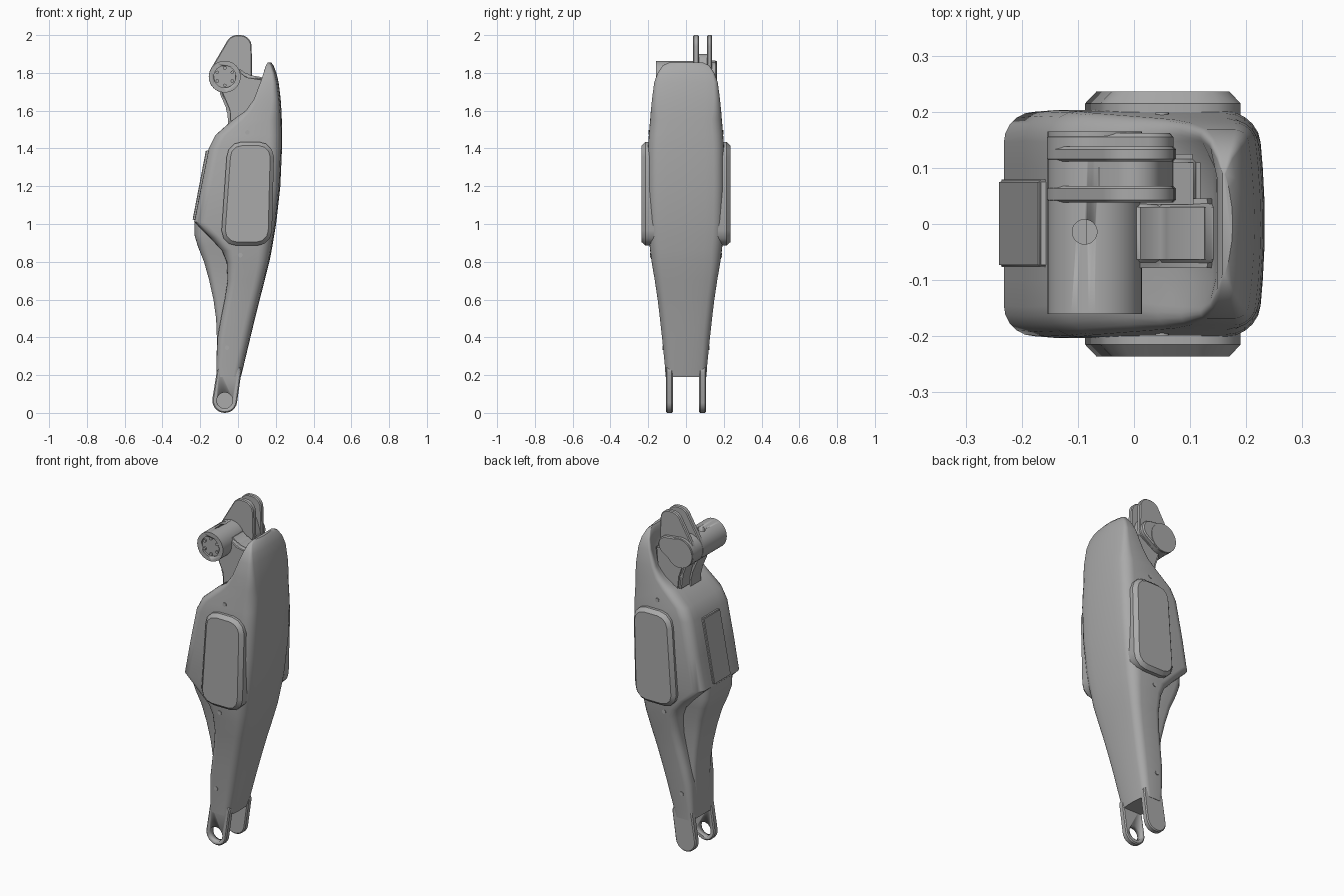
import bpy, bmesh, math
from mathutils import Vector

if "Cube" in bpy.data.objects:
    bpy.data.objects.remove(bpy.data.objects["Cube"])

grey = bpy.data.materials.new("plain_grey")
grey.use_nodes = True
grey.diffuse_color = (0.4, 0.4, 0.4, 1)
grey.node_tree.nodes["Principled BSDF"].inputs["Base Color"].default_value = (0.4, 0.4, 0.4, 1)


def finish(name, bm, angle=35):
    bmesh.ops.recalc_face_normals(bm, faces=bm.faces)
    mesh = bpy.data.meshes.new(name)
    bm.to_mesh(mesh)
    bm.free()
    mesh.materials.append(grey)
    obj = bpy.data.objects.new(name, mesh)
    bpy.context.collection.objects.link(obj)
    bpy.ops.object.select_all(action='DESELECT')
    obj.select_set(True)
    bpy.context.view_layer.objects.active = obj
    bpy.ops.object.shade_smooth_by_angle(angle=math.radians(angle))
    return obj


def section(z, xl, xr, h, bulge, dent):
    """Rounded rectangle, bowed on the +x side and hollowed on the -x side."""
    xr -= bulge
    r = min(0.055, 0.45 * min((xr - xl) / 2, h))
    pts = []
    for k, (sx, sy) in enumerate([(1, 1), (-1, 1), (-1, -1), (1, -1)]):
        cx = xr - r if sx > 0 else xl + r
        for i in range(6):
            a = math.radians(90 * k + 18 * i)
            pts.append((cx + r * math.cos(a), sy * (h - r) + r * math.sin(a)))
        if k in (1, 3):
            x = xl if k == 1 else xr
            pts += [(x, -sy * (h - r) * t) for t in (-0.7, -0.35, 0, 0.35, 0.7)]
    mid = (xl + xr) / 2
    out = []
    for x, y in pts:
        f = 1 - (y / h) ** 2
        x += bulge * f if x > mid else dent * min(1, 1.6 * f)
        out.append(Vector((x, y, z)))
    return out


def loft(name, rows, bulge=0.0, angle=35):
    bm = bmesh.new()
    rings = []
    for row in rows:
        z, xl, xr, h = row[:4]
        dent = row[4] if len(row) > 4 else 0
        rings.append([bm.verts.new(p) for p in section(z, xl, xr, h, bulge, dent)])
    for a, b in zip(rings, rings[1:]):
        n = len(a)
        for i in range(n):
            bm.faces.new((a[i], a[(i + 1) % n], b[(i + 1) % n], b[i]))
    bm.faces.new(rings[0])
    bm.faces.new(rings[-1])
    return finish(name, bm, angle)


def hull(name, circles, y_steps, seg=32, angle=35):
    """Plate wrapped around circles (x, z, r); y_steps holds (y, inset)."""
    bm = bmesh.new()
    for y, inset in y_steps:
        for x, z, r in circles:
            for i in range(seg):
                a = math.tau * i / seg
                bm.verts.new((x + (r - inset) * math.cos(a), y, z + (r - inset) * math.sin(a)))
    res = bmesh.ops.convex_hull(bm, input=bm.verts)
    loose = [v for v in bm.verts if not v.link_faces]
    bmesh.ops.delete(bm, geom=loose, context='VERTS')
    bmesh.ops.dissolve_limit(bm, angle_limit=0.01, verts=bm.verts, edges=bm.edges)
    return finish(name, bm, angle)


def prism(name, outline, y0, y1, bevel=0.0):
    bm = bmesh.new()
    face = bm.faces.new([bm.verts.new((x, y0, z)) for x, z in outline])
    ext = bmesh.ops.extrude_face_region(bm, geom=[face])
    verts = [g for g in ext["geom"] if isinstance(g, bmesh.types.BMVert)]
    bmesh.ops.translate(bm, verts=verts, vec=(0, y1 - y0, 0))
    if bevel:
        bmesh.ops.bevel(bm, geom=bm.edges[:], offset=bevel, segments=3, affect='EDGES')
    return finish(name, bm)


def rod(name, start, end, r, seg=32):
    bm = bmesh.new()
    a, b = Vector(start), Vector(end)
    bmesh.ops.create_cone(bm, cap_ends=True, segments=seg, radius1=r, radius2=r, depth=(b - a).length)
    rot = (b - a).to_track_quat('Z', 'Y')
    for v in bm.verts:
        v.co = rot @ v.co + (a + b) / 2
    return finish(name, bm)


def cut(obj, *args):
    """Drill a round hole through an object."""
    cutter = rod("cutter", *args)
    mod = obj.modifiers.new("hole", 'BOOLEAN')
    mod.object, mod.operation, mod.solver = cutter, 'DIFFERENCE', 'EXACT'
    bpy.context.view_layer.objects.active = obj
    bpy.ops.object.modifier_apply(modifier=mod.name)
    bpy.data.objects.remove(cutter)


# Outer shell: height, rear x, front x, half width, hollow
loft("leg_shell", [
    (0.19, -0.11, 0.015, 0.108), (0.25, -0.115, 0.03, 0.112), (0.4, -0.108, 0.066, 0.127),
    (0.5, -0.09, 0.09, 0.138), (0.6, -0.07, 0.115, 0.15), (0.7, -0.055, 0.141, 0.165),
    (0.8, -0.06, 0.166, 0.182), (0.86, -0.085, 0.178, 0.19), (0.93, -0.15, 0.19, 0.197),
    (1.01, -0.232, 0.203, 0.2), (1.2, -0.195, 0.224, 0.203), (1.4, -0.155, 0.233, 0.201),
    (1.47, -0.12, 0.233, 0.197), (1.55, -0.03, 0.232, 0.19), (1.6, 0.03, 0.23, 0.186, 0.02),
    (1.66, 0.07, 0.226, 0.18, 0.035), (1.75, 0.11, 0.215, 0.168, 0.03), (1.8, 0.132, 0.203, 0.15, 0.015),
    (1.84, 0.148, 0.188, 0.122), (1.855, 0.158, 0.176, 0.09)], bulge=0.014)

# Narrower core exposed at the rear of the shin
loft("shin_core", [
    (0.26, -0.113, 0, 0.07), (0.4, -0.112, 0, 0.08), (0.5, -0.116, 0, 0.085),
    (0.6, -0.13, 0, 0.09), (0.7, -0.152, 0, 0.098), (0.8, -0.18, 0, 0.11),
    (0.88, -0.212, 0, 0.125), (0.94, -0.23, 0, 0.135), (1.02, -0.23, 0, 0.14)])

# Rear pad with two screw holes
pad = prism("rear_pad", [(-0.241, 1.02), (-0.17, 1.39), (-0.13, 1.39), (-0.19, 1.02)], -0.077, 0.079, 0.004)
for x, z in ((-0.233, 1.08), (-0.205, 1.23)):
    cut(pad, (x - 0.03, 0, z), (x + 0.02, 0, z), 0.014)

# Paired parts: ankle lugs, side covers and screws
for side, s in (("left", 1), ("right", -1)):
    lug = hull("ankle_lug_" + side, [(-0.07, 0.066, 0.066), (-0.085, 0.22, 0.027), (-0.015, 0.22, 0.033)],
               [(s * 0.07, 0.006), (s * 0.076, 0), (s * 0.1, 0), (s * 0.106, 0.006)])
    cut(lug, (-0.07, s * 0.05, 0.066), (-0.07, s * 0.13, 0.066), 0.042)
    hull("side_cover_" + side, [(0.02, 1.355, 0.08), (0.11, 1.355, 0.08), (0.1, 0.965, 0.08), (-0.007, 0.965, 0.08)],
         [(s * 0.17, 0), (s * 0.215, 0), (s * 0.236, 0.02)], seg=12, angle=32)
    for x, z, h in ((0.05, 1.485, 0.196), (0.012, 0.835, 0.187), (-0.058, 0.345, 0.122)):
        rod("shell_screw_" + side, (x, s * (h - 0.02), z), (x, s * (h + 0.003), z), 0.012, 16)

# Neck bracket and the web joining it to the shell
prism("neck", [(-0.05, 1.5), (-0.057, 1.6), (-0.1, 1.7), (-0.1, 1.8), (0.0, 1.83), (0.05, 1.79),
               (0.14, 1.775), (0.17, 1.72), (0.12, 1.52)], -0.078, 0.045, 0.015)
prism("neck_rear", [(-0.045, 1.53), (-0.055, 1.62), (-0.09, 1.72), (0.0, 1.8), (0.12, 1.765), (0.1, 1.55)],
      0.02, 0.125, 0.015)

# Hip tube with recessed ends
hub = (-0.07, 1.78)
tube = rod("hip_tube", (hub[0], -0.16, hub[1]), (hub[0], 0.165, hub[1]), 0.084, 48)
for s in (-1, 1):
    cut(tube, (hub[0], s * 0.148, hub[1]), (hub[0], s * 0.2, hub[1]), 0.058)
    for i in range(6):
        a = math.tau * (i + 0.5) / 6
        x, z = hub[0] + 0.046 * math.cos(a), hub[1] + 0.046 * math.sin(a)
        rod("hip_screw", (x, s * 0.14, z), (x, s * 0.156, z), 0.009, 12)
cut(tube, (-0.088, -0.014, 1.8), (-0.088, -0.014, 1.9), 0.022)

# Fork plates at the top with a shared pin hole
tip = (0.007, 1.94)
for name, y0, y1 in (("front", 0.038, 0.068), ("back", 0.111, 0.138)):
    plate = hull("fork_plate_" + name, [hub + (0.085,), (tip[0] - 0.012, tip[1], 0.06), (0.012, tip[1], 0.06),
                 (0.02, 1.8, 0.055)],
                 [(y0, 0.005), (y0 + 0.005, 0), (y1 - 0.005, 0), (y1, 0.005)])
    cut(plate, (tip[0], y0 - 0.02, tip[1]), (tip[0], y1 + 0.02, tip[1]), 0.03)
hull("fork_back_boss", [hub + (0.085,), (0.015, 1.8, 0.055)], [(0.13, 0), (0.155, 0), (0.162, 0.006)])
hull("fork_bridge", [hub + (0.06,), (0.0, 1.85, 0.05), (0.025, 1.79, 0.045)], [(0.06, 0), (0.12, 0)])
